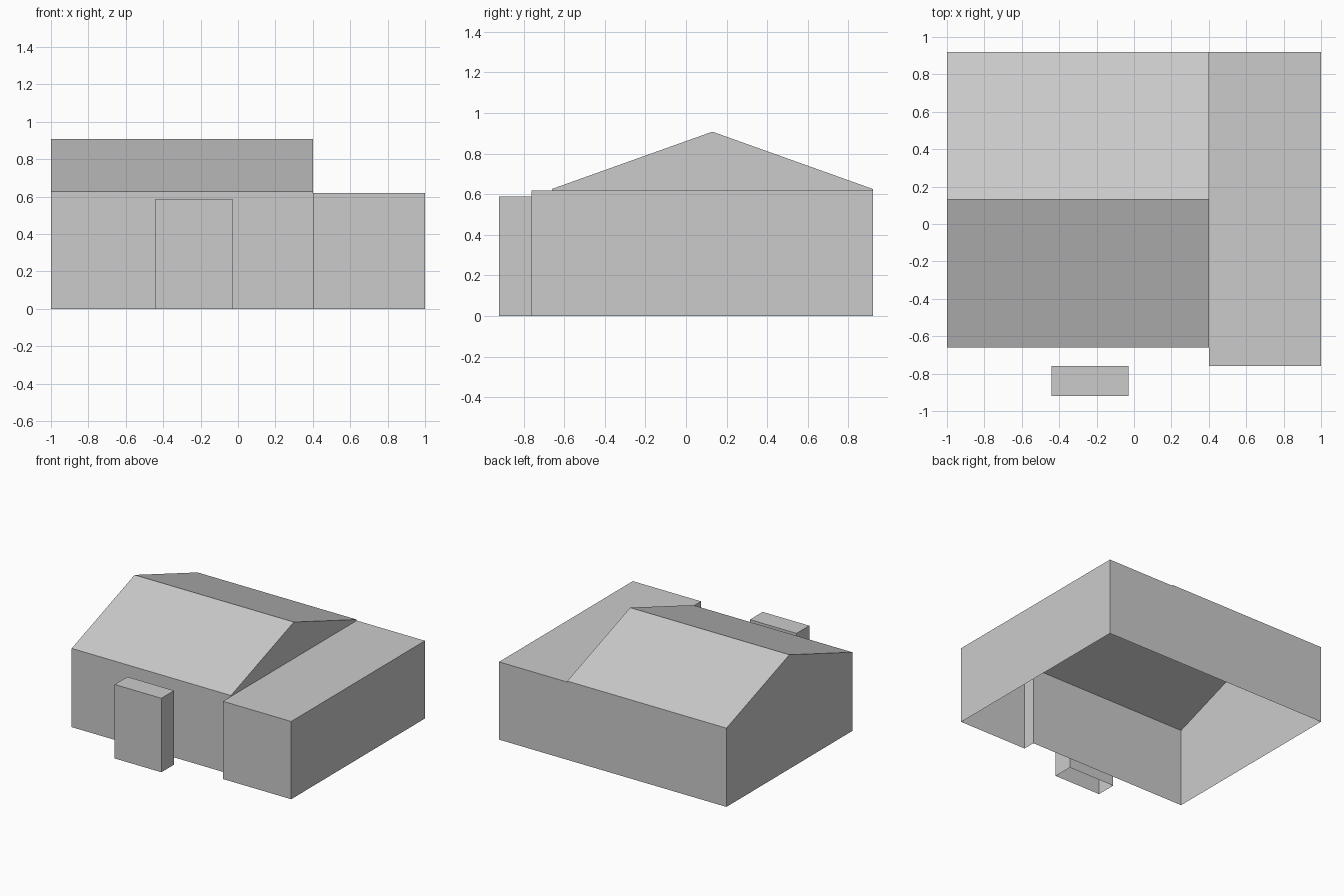
import bpy
import bmesh
from mathutils import Vector

default_cube = bpy.data.objects.get("Cube")
if default_cube:
    bpy.data.objects.remove(default_cube, do_unlink=True)

# One plain grey for every surface
grey = bpy.data.materials.new("plain grey")
grey.use_nodes = True
grey.diffuse_color = (0.6, 0.6, 0.6, 1)
grey.node_tree.nodes["Principled BSDF"].inputs["Base Color"].default_value = (0.6, 0.6, 0.6, 1)

# Shared dimensions
JOIN_X = 0.4
FRONT, BACK, RIDGE_Y = -0.66, 0.92, 0.13
FLAT_TOP, EAVE, RIDGE = 0.618, 0.626, 0.908


def open_shell(name, profile, x0, x1, opening=None):
    """Extrude a (y, z) profile along x and leave the underside open.
    opening = (cut point, normal): opens the end at JOIN_X behind that plane."""
    bm = bmesh.new()
    end = bm.faces.new([bm.verts.new((x0, y, z)) for y, z in profile])
    extruded = bmesh.ops.extrude_face_region(bm, geom=[end], use_keep_orig=True)
    moved = [v for v in extruded["geom"] if isinstance(v, bmesh.types.BMVert)]
    bmesh.ops.translate(bm, verts=moved, vec=(x1 - x0, 0, 0))
    bmesh.ops.recalc_face_normals(bm, faces=bm.faces[:])

    unwanted = [f for f in bm.faces if f.normal.z < -0.9]
    if opening:
        point, normal = Vector(opening[0]), Vector(opening[1])
        inner = [f for f in bm.faces
                 if all(abs(v.co.x - JOIN_X) < 1e-4 for v in f.verts)]
        geom = inner + list({e for f in inner for e in f.edges})
        geom += list({v for f in inner for v in f.verts})
        bmesh.ops.bisect_plane(bm, geom=geom, plane_co=point, plane_no=normal)
        bm.normal_update()
        unwanted = [f for f in bm.faces if f.normal.z < -0.9]
        unwanted += [f for f in bm.faces
                     if all(abs(v.co.x - JOIN_X) < 1e-4 for v in f.verts)
                     and (f.calc_center_median() - point).dot(normal) < 0]
    bmesh.ops.delete(bm, geom=unwanted, context="FACES")

    mesh = bpy.data.meshes.new(name)
    bm.to_mesh(mesh)
    bm.free()
    mesh.materials.append(grey)
    obj = bpy.data.objects.new(name, mesh)
    bpy.context.collection.objects.link(obj)
    return obj


def box_profile(y0, y1, top):
    return [(y0, 0), (y1, 0), (y1, top), (y0, top)]


# Gabled main house, open to the wing below the flat roof
open_shell("main_house",
           [(FRONT, 0), (BACK, 0), (BACK, EAVE), (RIDGE_Y, RIDGE), (FRONT, EAVE)],
           -1, JOIN_X, opening=((JOIN_X, 0, FLAT_TOP), (0, 0, 1)))

# Flat-roofed side wing, keeping only the short return wall in front of the house
open_shell("side_wing", box_profile(-0.76, BACK, FLAT_TOP),
           JOIN_X, 1, opening=((JOIN_X, FRONT, 0), (0, -1, 0)))

# Detached block in front
open_shell("front_block", box_profile(-0.92, -0.76, 0.588), -0.44, -0.03)
